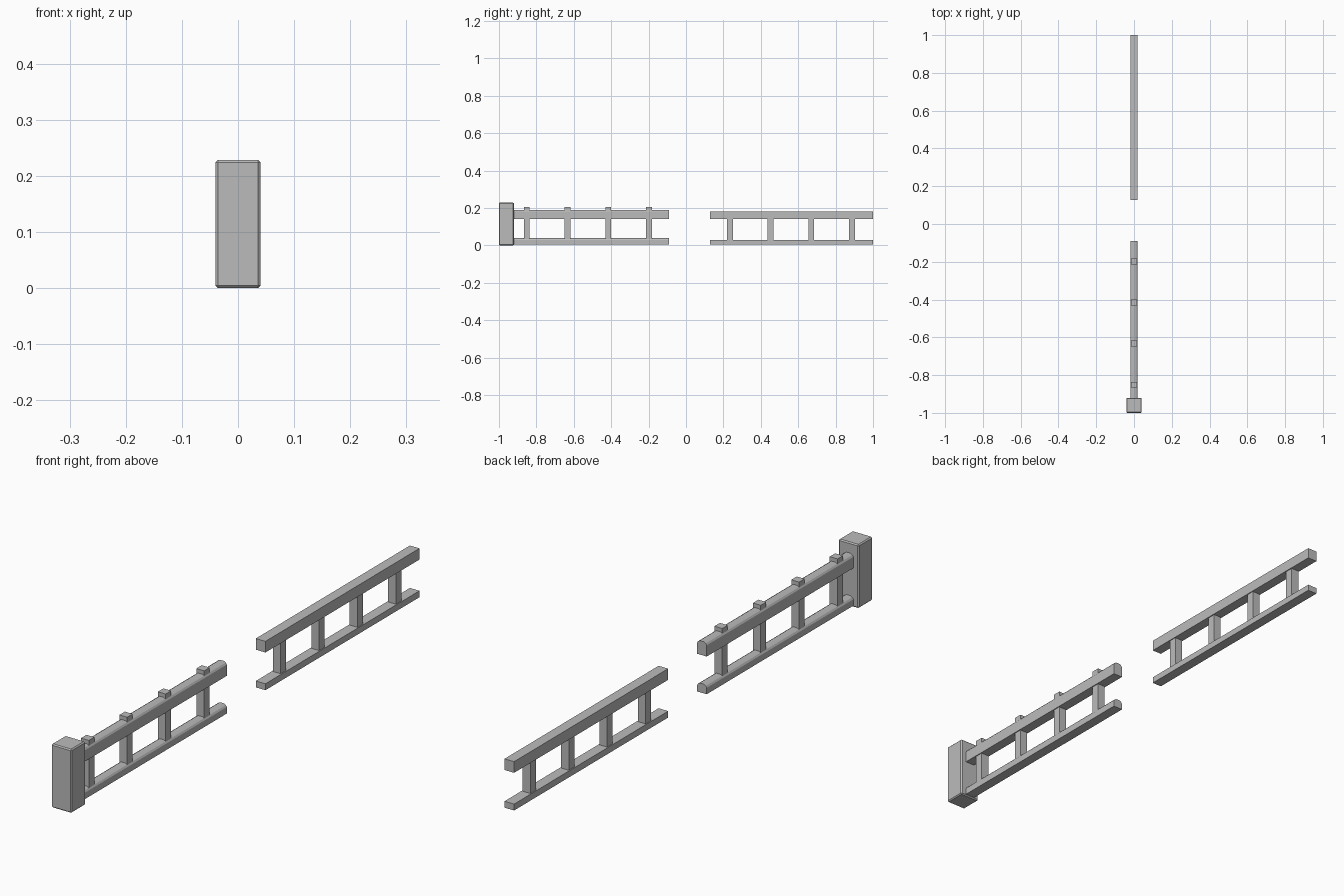
import bpy
import bmesh

cube = bpy.data.objects.get("Cube")
if cube:
    bpy.data.objects.remove(cube, do_unlink=True)

grey = bpy.data.materials.new("plain grey")
grey.use_nodes = True
grey.diffuse_color = (0.5, 0.5, 0.5, 1)
grey.node_tree.nodes["Principled BSDF"].inputs["Base Color"].default_value = (0.5, 0.5, 0.5, 1)


def extrude_profile(name, profile, y0, y1):
    """Solid with an x-z profile running along y."""
    bm = bmesh.new()
    face = bm.faces.new([bm.verts.new((x, y0, z)) for x, z in profile])
    result = bmesh.ops.extrude_face_region(bm, geom=[face])
    verts = [v for v in result["geom"] if isinstance(v, bmesh.types.BMVert)]
    bmesh.ops.translate(bm, vec=(0, y1 - y0, 0), verts=verts)
    bmesh.ops.recalc_face_normals(bm, faces=bm.faces)
    mesh = bpy.data.meshes.new(name)
    bm.to_mesh(mesh)
    bm.free()
    mesh.materials.append(grey)
    obj = bpy.data.objects.new(name, mesh)
    bpy.context.scene.collection.objects.link(obj)
    return obj


def box(name, half, y0, y1, z0, z1):
    return extrude_profile(name, [(-half, z0), (half, z0), (half, z1), (-half, z1)], y0, y1)


def arched_rail(name, y0, y1, z0, z1):
    """Rail with a softly rounded top."""
    side = [(0.019, z0), (0.019, z1 - 0.010), (0.015, z1 - 0.004), (0.008, z1)]
    extrude_profile(name, side + [(-x, z) for x, z in reversed(side)], y0, y1)


def balusters(name, first, z0, z1):
    for i in range(4):
        y = first + i * 0.2175
        box(f"{name}_{i + 1}", 0.0155, y - 0.0155, y + 0.0155, z0, z1)


# End post with eased edges
post = box("end_post", 0.04, -1, -0.92, 0, 0.228)
bevel = post.modifiers.new("eased edges", "BEVEL")
bevel.width = 0.004
bevel.segments = 1

# Front section: rounded rails, balusters poking through the top
arched_rail("front_top_rail", -0.925, -0.09, 0.14, 0.19)
arched_rail("front_bottom_rail", -0.925, -0.09, 0.005, 0.038)
balusters("front_baluster", -0.851, 0.02, 0.204)

# Rear section: square rails, balusters held between them
box("rear_top_rail", 0.019, 0.128, 1, 0.14, 0.18)
box("rear_bottom_rail", 0.019, 0.128, 1, 0.005, 0.028)
balusters("rear_baluster", 0.235, 0.026, 0.142)
